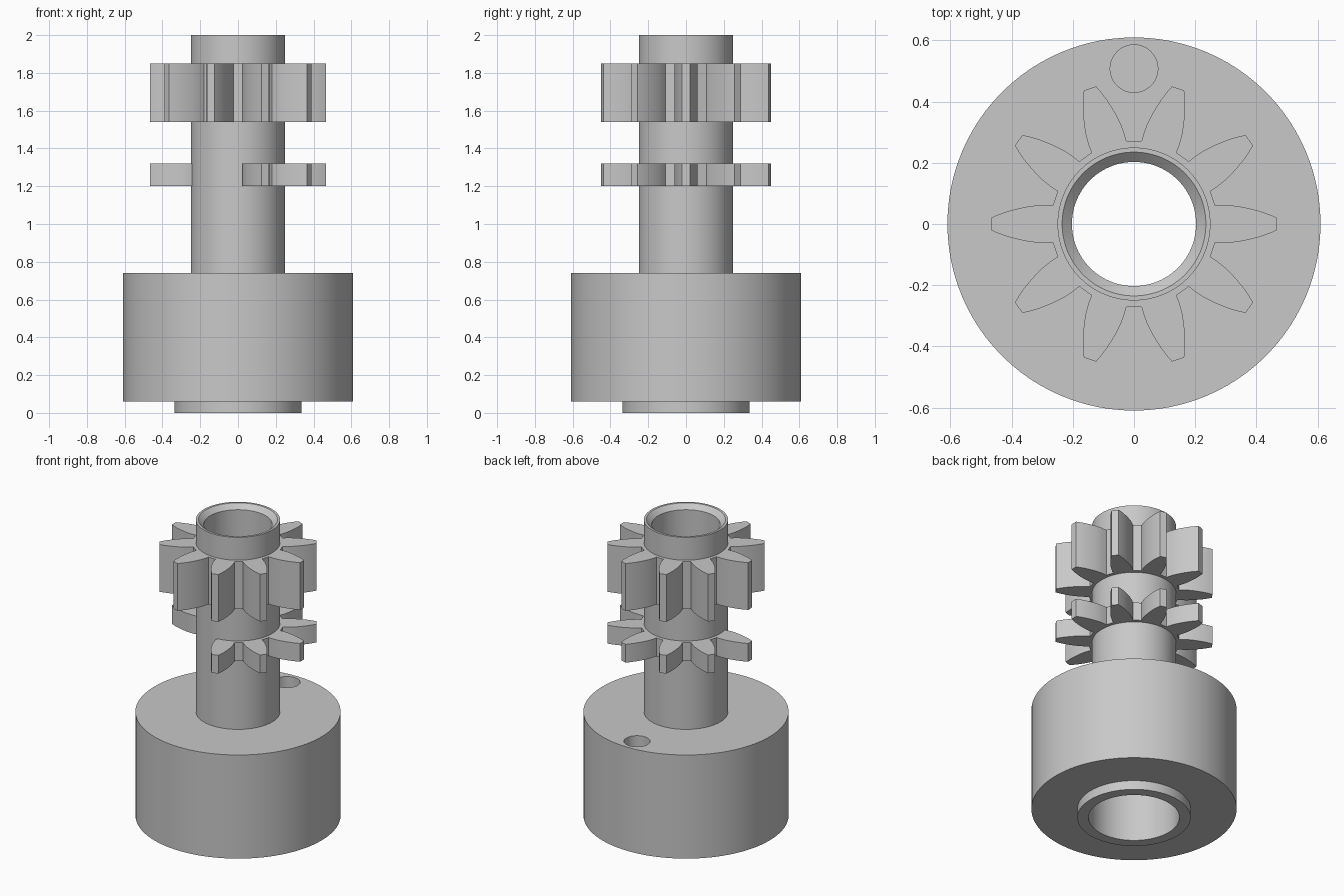
import bpy, bmesh, math

if "Cube" in bpy.data.objects:
    bpy.data.objects.remove(bpy.data.objects["Cube"])

steel = bpy.data.materials.new("grey metal")
steel.diffuse_color = (0.58, 0.58, 0.58, 1)
steel.use_nodes = True
steel.node_tree.nodes["Principled BSDF"].inputs["Base Color"].default_value = steel.diffuse_color


def make_object(name, bm):
    bmesh.ops.recalc_face_normals(bm, faces=bm.faces)
    mesh = bpy.data.meshes.new(name)
    bm.to_mesh(mesh)
    bm.free()
    obj = bpy.data.objects.new(name, mesh)
    bpy.context.collection.objects.link(obj)
    mesh.materials.append(steel)
    return obj


def activate(obj):
    bpy.ops.object.select_all(action='DESELECT')
    obj.select_set(True)
    bpy.context.view_layer.objects.active = obj


def smooth(obj):
    activate(obj)
    bpy.ops.object.shade_smooth_by_angle(angle=math.radians(30))


def lathe(name, profile, steps=96):
    """Revolve a closed (radius, z) profile around the z axis."""
    bm = bmesh.new()
    rings = []
    for i in range(steps):
        a = math.tau * i / steps
        rings.append([bm.verts.new((r * math.cos(a), r * math.sin(a), z))
                      for r, z in profile])
    n = len(profile)
    for i in range(steps):
        p, q = rings[i], rings[(i + 1) % steps]
        for j in range(n):
            k = (j + 1) % n
            bm.faces.new((p[j], q[j], q[k], p[k]))
    return make_object(name, bm)


# One half of a tooth: distance from the axis, half width
FLANK = [(0.265, 0.060), (0.295, 0.0615), (0.325, 0.060), (0.355, 0.0555),
         (0.385, 0.049), (0.415, 0.041), (0.445, 0.030), (0.466, 0.021)]


def gear(name, z0, z1, first, count, closed):
    """Toothed ring with 36 degree pitch; an open ring gets end caps."""
    half = [(math.hypot(x, w), math.atan2(w, x)) for x, w in FLANK]
    tooth = [(r, -a) for r, a in half] + [(r, a) for r, a in reversed(half)]
    bm = bmesh.new()
    rows = []
    for t in range(count):
        base = math.radians(first + 36 * t)
        for r, a in tooth:
            c, s = math.cos(base + a), math.sin(base + a)
            rows.append([bm.verts.new((d * c, d * s, z)) for d, z in
                         ((0.24, z0), (r, z0), (r, z1), (0.24, z1))])
    n = len(rows)
    for i in range(n if closed else n - 1):
        p, q = rows[i], rows[(i + 1) % n]
        for j in range(4):
            k = (j + 1) % 4
            bm.faces.new((p[j], q[j], q[k], p[k]))
    if not closed:
        bm.faces.new(rows[0])
        bm.faces.new(rows[-1])
    obj = make_object(name, bm)
    smooth(obj)
    return obj


# Hollow body: collar, drum, shaft, chamfered mouth and stepped bore
body = lathe("drum_and_shaft", [
    (0.27, 0), (0.337, 0), (0.337, 0.06), (0.61, 0.06), (0.61, 0.74),
    (0.25, 0.74), (0.25, 2.0), (0.235, 2.0), (0.203, 1.97),
    (0.203, 0.62), (0.27, 0.62)])

# Blind pin hole in the top of the drum
bm = bmesh.new()
bmesh.ops.create_cone(bm, cap_ends=True, segments=48, radius1=0.078,
                      radius2=0.078, depth=0.4)
bmesh.ops.translate(bm, verts=bm.verts, vec=(0, 0.508, 0.64))
cutter = make_object("pin_hole_cutter", bm)
cutter.hide_render = True
cut = body.modifiers.new("pin_hole", 'BOOLEAN')
cut.operation = 'DIFFERENCE'
cut.solver = 'EXACT'
cut.object = cutter
activate(body)
bpy.ops.object.modifier_apply(modifier=cut.name)
bpy.data.objects.remove(cutter)
smooth(body)

# Full upper gear, and lower gear with two teeth missing at the front left
gear("upper_gear", 1.54, 1.85, 0, 10, True)
gear("lower_gear", 1.20, 1.32, -72, 8, False)
